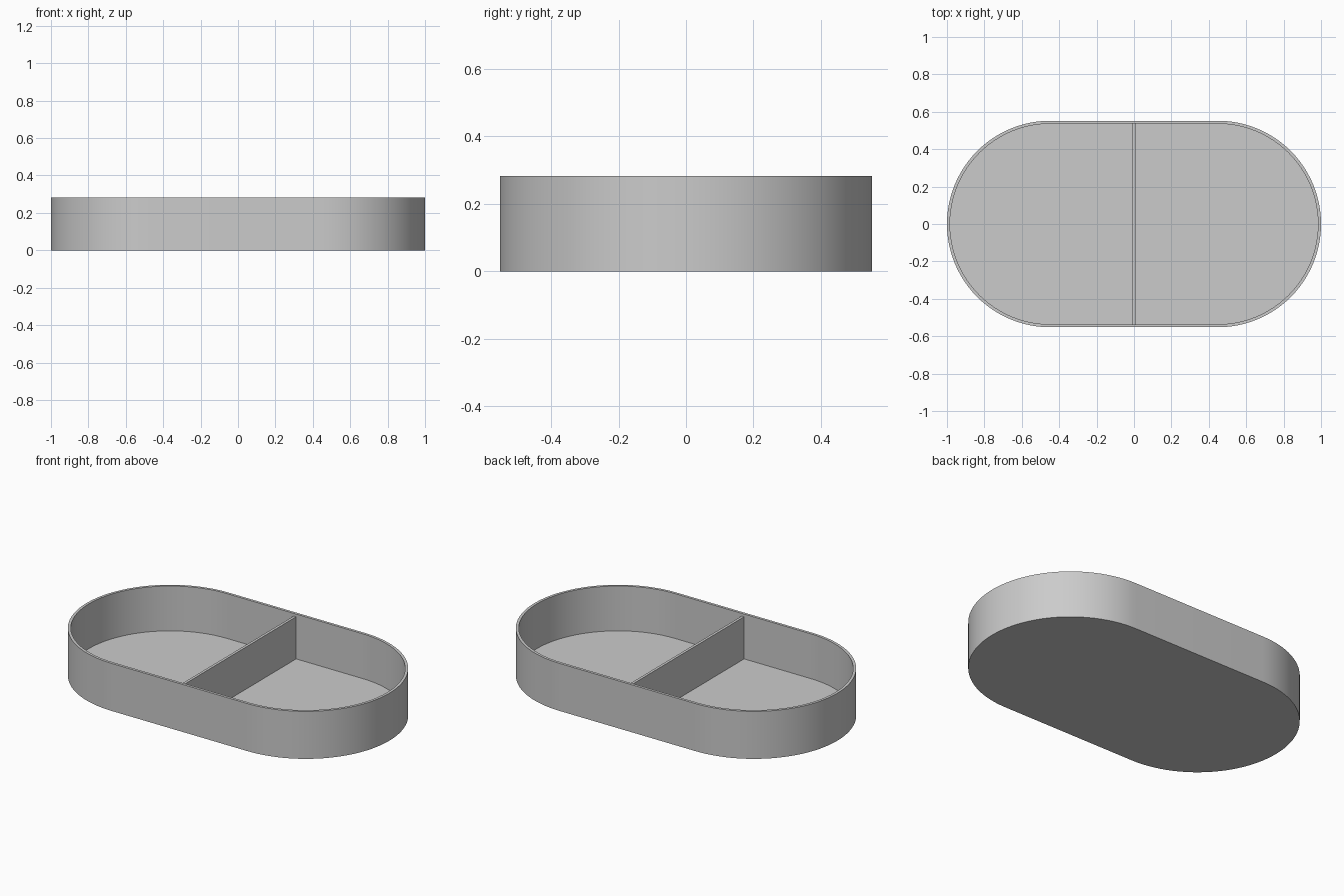
import bpy, bmesh, math

cube = bpy.data.objects.get("Cube")
if cube:
    bpy.data.objects.remove(cube, do_unlink=True)

HEIGHT, RADIUS, HALF_STRAIGHT = 0.283, 0.552, 0.448
WALL, SEGMENTS = 0.016, 48

grey = bpy.data.materials.new("plain_grey")
grey.use_nodes = True
grey.diffuse_color = (0.6, 0.6, 0.6, 1)
grey.node_tree.nodes["Principled BSDF"].inputs["Base Color"].default_value = (0.6, 0.6, 0.6, 1)


def stadium(bm, radius, z):
    """Ring of vertices: two half circles joined by straight sides."""
    ring = []
    for side in (1, -1):
        for i in range(SEGMENTS + 1):
            a = math.pi * (i / SEGMENTS - 0.5)
            ring.append(bm.verts.new((side * (HALF_STRAIGHT + radius * math.cos(a)),
                                      side * radius * math.sin(a), z)))
    return ring


def finish(name, bm):
    bmesh.ops.recalc_face_normals(bm, faces=bm.faces)
    mesh = bpy.data.meshes.new(name)
    bm.to_mesh(mesh)
    bm.free()
    mesh.materials.append(grey)
    obj = bpy.data.objects.new(name, mesh)
    bpy.context.collection.objects.link(obj)
    return obj


# Tray: outer wall, rim, inner wall, closed by base and floor
bm = bmesh.new()
inner = RADIUS - WALL
rings = [stadium(bm, r, z) for r, z in
         ((RADIUS, 0), (RADIUS, HEIGHT), (inner, HEIGHT), (inner, WALL))]
for low, high in zip(rings, rings[1:]):
    for i in range(len(low)):
        j = (i + 1) % len(low)
        bm.faces.new((low[i], low[j], high[j], high[i]))
bm.faces.new(rings[0])
bm.faces.new(rings[-1])
tray = finish("tray", bm)
bpy.ops.object.select_all(action="DESELECT")
tray.select_set(True)
bpy.context.view_layer.objects.active = tray
bpy.ops.object.shade_smooth_by_angle(angle=math.radians(30))

# Divider: thin cross wall, slightly lower than the rim
bm = bmesh.new()
bmesh.ops.create_cube(bm, size=1)
top = HEIGHT - WALL
bmesh.ops.scale(bm, vec=(WALL, 2 * inner, top - WALL), verts=bm.verts)
bmesh.ops.translate(bm, vec=(0, 0, (top + WALL) / 2), verts=bm.verts)
finish("divider", bm)
